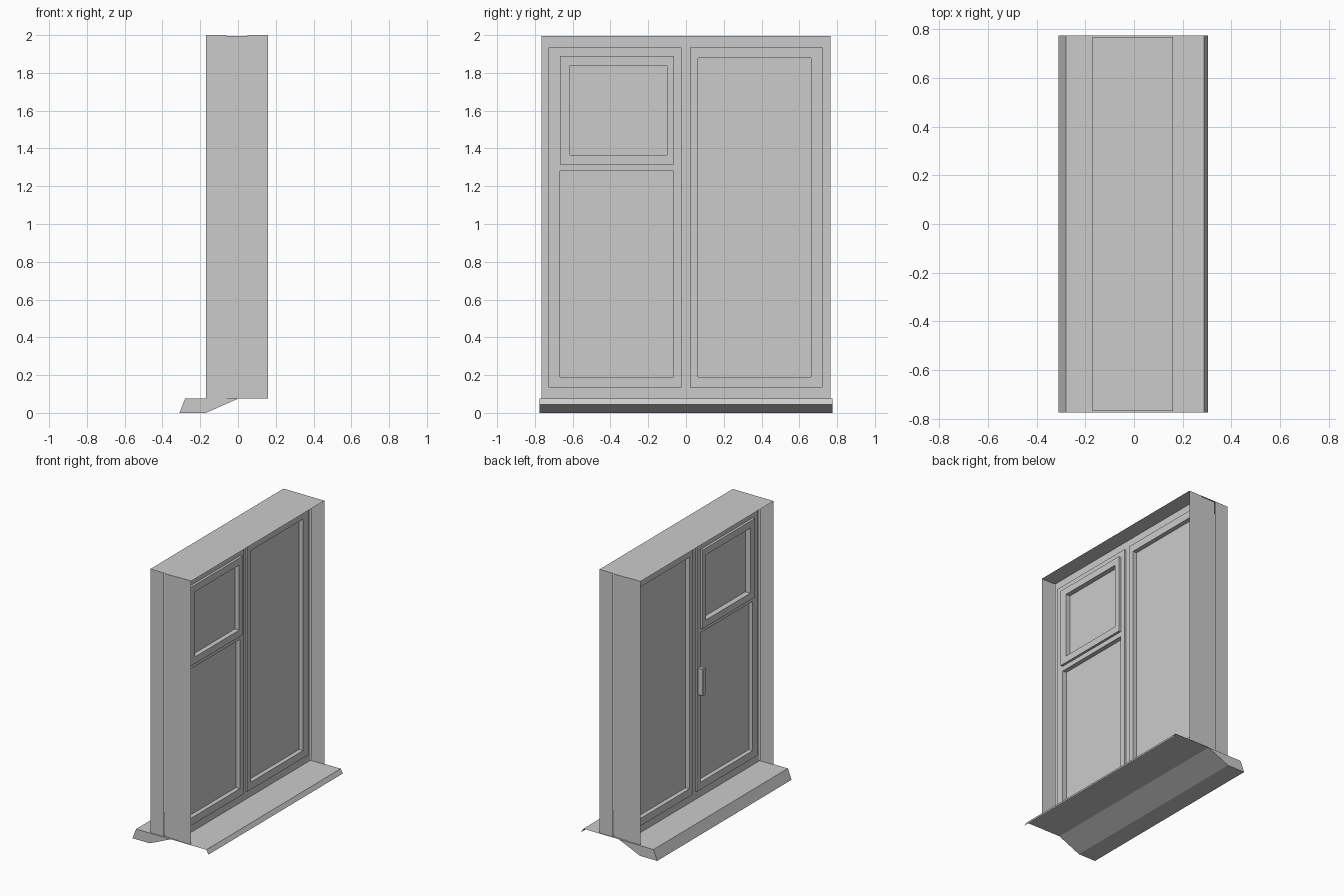
import bpy
import bmesh

cube = bpy.data.objects.get("Cube")
if cube:
    bpy.data.objects.remove(cube, do_unlink=True)

grey = bpy.data.materials.new("plain_grey")
GREY = (0.6, 0.6, 0.6, 1)
grey.diffuse_color = GREY
grey.use_nodes = True
grey.node_tree.nodes["Principled BSDF"].inputs["Base Color"].default_value = GREY


def finish(name, bm, solid=True):
    if solid:
        bmesh.ops.recalc_face_normals(bm, faces=bm.faces)
    mesh = bpy.data.meshes.new(name)
    bm.to_mesh(mesh)
    bm.free()
    mesh.materials.append(grey)
    obj = bpy.data.objects.new(name, mesh)
    bpy.context.collection.objects.link(obj)
    return obj


def box(name, x, y, z, bevel=0):
    bm = bmesh.new()
    bmesh.ops.create_cube(bm, size=1)
    for v in bm.verts:
        v.co = [r[0] + (c + 0.5) * (r[1] - r[0]) for c, r in zip(v.co, (x, y, z))]
    if bevel:
        bmesh.ops.bevel(bm, geom=bm.edges[:], offset=bevel, segments=1, affect='EDGES')
    return finish(name, bm)


def ring(name, x, outer, inner):
    """Rectangular frame; outer and inner are (y0, y1, z0, z1)."""
    bm = bmesh.new()

    def loop(r, px):
        y0, y1, z0, z1 = r
        return [bm.verts.new((px, y, z)) for y, z in ((y0, z0), (y1, z0), (y1, z1), (y0, z1))]

    loops = [loop(outer, x[0]), loop(outer, x[1]), loop(inner, x[1]), loop(inner, x[0])]
    for k in range(4):
        a, b = loops[k], loops[(k + 1) % 4]
        for i in range(4):
            j = (i + 1) % 4
            bm.faces.new((a[i], a[j], b[j], b[i]))
    return finish(name, bm)


def strip(name, profile, half, closed=False):
    """Extrude an xz profile along y, as a thin sheet or a capped solid."""
    bm = bmesh.new()
    a, b = [[bm.verts.new((x, y, z)) for x, z in profile] for y in (-half, half)]
    n = len(profile)
    for i in range(n if closed else n - 1):
        j = (i + 1) % n
        bm.faces.new((a[i], a[j], b[j], b[i]))
    if closed:
        bm.faces.new(a)
        bm.faces.new(b)
    return finish(name, bm, closed)


def side_sheet(name, x, y, z):
    bm = bmesh.new()
    bm.faces.new([bm.verts.new((px, y, pz)) for px, pz in
                  ((x[0], z[0]), (x[1], z[0]), (x[1], z[1]), (x[0], z[1]))])
    return finish(name, bm, False)


# Thin reveal lining around the window
BACK, FRONT, HALF, BOTTOM = -0.17, 0.16, 0.768, 0.075
FRAME_X = (-0.06, 0.05)
strip("top_lining", [(FRONT, 2), (BACK, 2)], HALF)
for side, y in (("right", -HALF), ("left", HALF)):
    side_sheet("inner_lining_" + side, (BACK, FRAME_X[0]), y, (BOTTOM, 2))
    side_sheet("outer_lining_" + side, (FRAME_X[1], FRONT), y, (BOTTOM, 2))

# Fixed frame with central mullion
ring("window_frame", FRAME_X, (-0.764, 0.764, 0.077, 1.995), (-0.727, 0.722, 0.135, 1.935))
box("mullion", FRAME_X, (-0.025, 0.02), (0.135, 1.935))

# Sashes, transom and small vent
SASH_X, VENT_X, GLASS_X = (-0.072, 0.062), (-0.09, 0.08), (-0.04, 0.03)
ring("split_sash", SASH_X, (-0.727, -0.025, 0.135, 1.935), (-0.667, -0.067, 0.19, 1.89))
box("transom", SASH_X, (-0.667, -0.067), (1.28, 1.315))
ring("vent_sash", VENT_X, (-0.667, -0.063, 1.315, 1.89), (-0.613, -0.10, 1.365, 1.84))
ring("tall_sash", SASH_X, (0.02, 0.722, 0.135, 1.935), (0.063, 0.662, 0.19, 1.88))

# Panes
box("lower_pane", GLASS_X, (-0.667, -0.067), (0.19, 1.28))
box("vent_pane", (-0.05, 0.045), (-0.613, -0.10), (1.365, 1.84))
box("tall_pane", GLASS_X, (0.063, 0.662), (0.19, 1.88))

# Handle on the inner side
box("handle", (-0.115, -0.072), (-0.062, -0.03), (0.84, 1.04), 0.004)

# Solid inner sill and folded sheet outer sill
SILL_HALF = 0.775
strip("inner_sill", [(-0.31, 0), (-0.17, 0), (0, BOTTOM), (-0.28, BOTTOM)], SILL_HALF, True)
strip("outer_sill", [(0, BOTTOM), (0.287, BOTTOM), (0.305, 0.045)], SILL_HALF)
